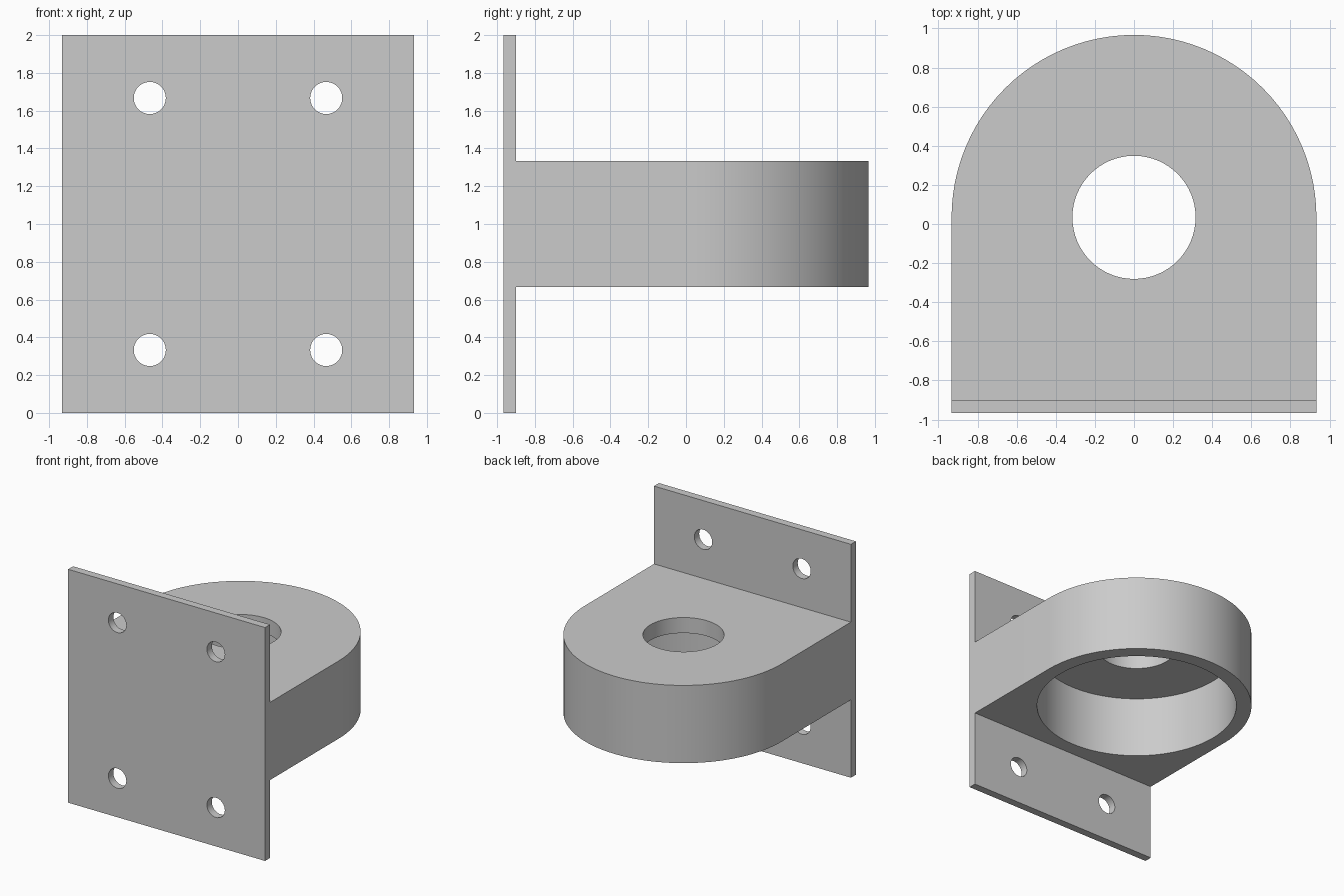
import bpy
import bmesh
import math
from mathutils import Matrix

HALF_W = 0.933      # half width, also radius of the rounded end
DEPTH = 0.967       # half depth
PLATE_BACK = -0.9   # back face of the mounting plate
BORE_Y = DEPTH - HALF_W
LOW, FLOOR, HIGH = 0.667, 1.2, 1.333   # underside, pocket floor, top of the housing

cube = bpy.data.objects.get("Cube")
if cube:
    bpy.data.objects.remove(cube, do_unlink=True)

grey = bpy.data.materials.new("plain grey")
grey.use_nodes = True
colour = (0.6, 0.6, 0.6, 1)
grey.diffuse_color = colour
grey.node_tree.nodes["Principled BSDF"].inputs["Base Color"].default_value = colour


def add_object(name, bm):
    bmesh.ops.recalc_face_normals(bm, faces=bm.faces)
    mesh = bpy.data.meshes.new(name)
    bm.to_mesh(mesh)
    bm.free()
    mesh.materials.append(grey)
    obj = bpy.data.objects.new(name, mesh)
    bpy.context.collection.objects.link(obj)
    return obj


def prism(name, outline, z0, z1):
    bm = bmesh.new()
    face = bm.faces.new([bm.verts.new((x, y, z0)) for x, y in outline])
    top = bmesh.ops.extrude_face_region(bm, geom=[face])["geom"]
    verts = [v for v in top if isinstance(v, bmesh.types.BMVert)]
    bmesh.ops.translate(bm, verts=verts, vec=(0, 0, z1 - z0))
    return add_object(name, bm)


def cylinder(name, radius, length, centre, sides, tilt=0):
    bm = bmesh.new()
    place = Matrix.Translation(centre) @ Matrix.Rotation(tilt, 4, "X")
    bmesh.ops.create_cone(bm, cap_ends=True, segments=sides, radius1=radius,
                          radius2=radius, depth=length, matrix=place)
    return add_object(name, bm)


def combine(target, tool, operation):
    bpy.context.view_layer.objects.active = target
    mod = target.modifiers.new(tool.name, "BOOLEAN")
    mod.operation = operation
    mod.solver = "EXACT"
    mod.object = tool
    bpy.ops.object.modifier_apply(modifier=mod.name)
    bpy.data.objects.remove(tool, do_unlink=True)


# Mounting plate
plate = [(-HALF_W, -DEPTH), (HALF_W, -DEPTH), (HALF_W, PLATE_BACK), (-HALF_W, PLATE_BACK)]
bracket = prism("bearing_bracket", plate, 0, 2)

# Housing with a half-round end, merged into the plate
STEPS = 48
arc = [(HALF_W * math.cos(math.pi * i / STEPS), BORE_Y + HALF_W * math.sin(math.pi * i / STEPS))
       for i in range(STEPS + 1)]
housing = prism("housing", [(-HALF_W, -DEPTH), (HALF_W, -DEPTH)] + arc, LOW, HIGH)
combine(bracket, housing, "UNION")

# Through bore, and wide pocket open at the underside
combine(bracket, cylinder("bore", 0.315, 1, (0, BORE_Y, HIGH), 64), "DIFFERENCE")
pocket_depth = FLOOR - LOW + 0.2
pocket = cylinder("pocket", 0.81, pocket_depth, (0, BORE_Y, FLOOR - pocket_depth / 2), 96)
combine(bracket, pocket, "DIFFERENCE")

# Four screw holes in the plate
for x in (-0.467, 0.467):
    for z in (0.333, 1.667):
        hole = cylinder("screw_hole", 0.085, 0.3, (x, -DEPTH, z), 32, math.pi / 2)
        combine(bracket, hole, "DIFFERENCE")

# Smooth round walls, crisp edges
bpy.ops.object.select_all(action="DESELECT")
bracket.select_set(True)
bpy.context.view_layer.objects.active = bracket
bpy.ops.object.shade_smooth_by_angle(angle=math.radians(30))
